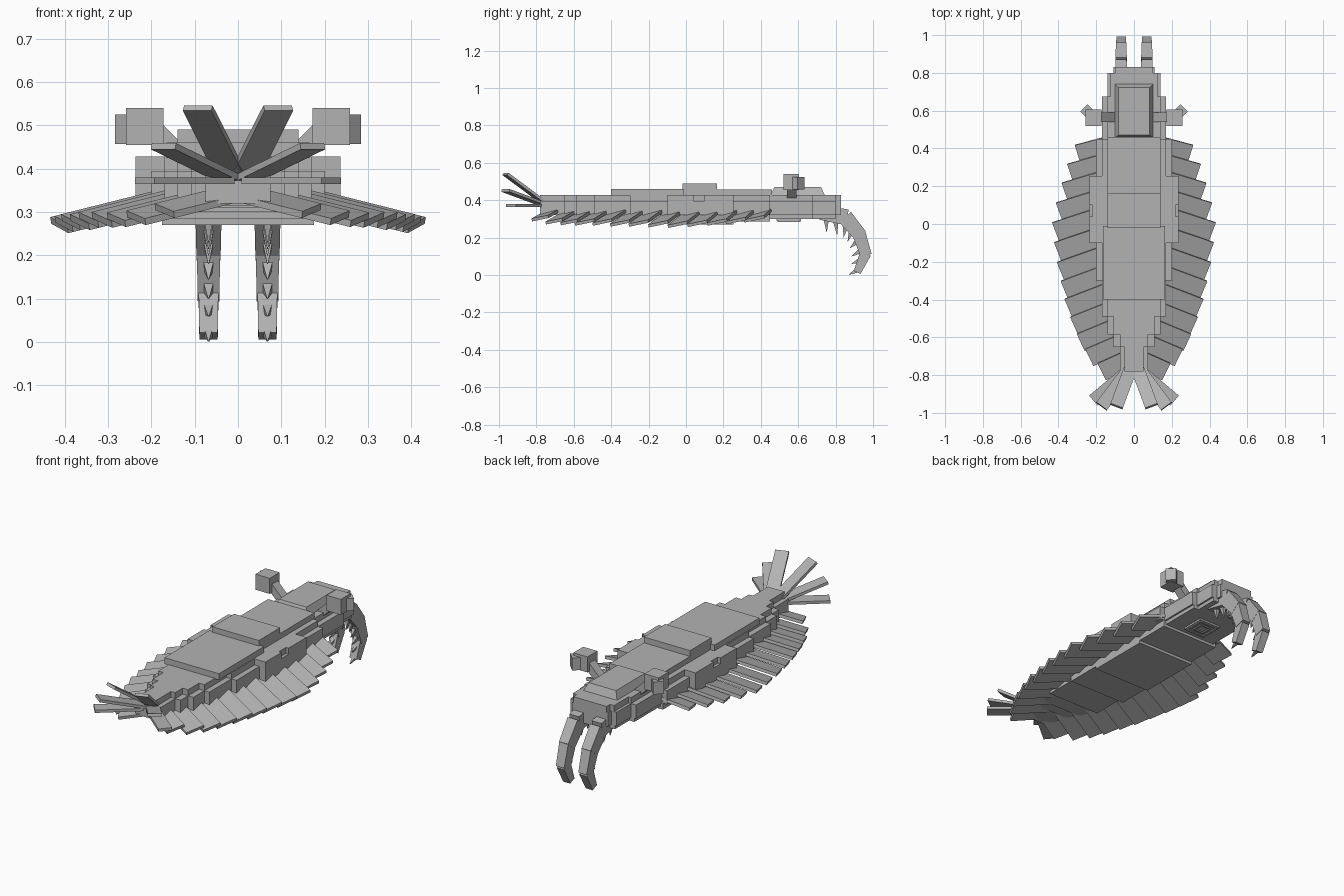
import bpy, bmesh, math
from mathutils import Vector

if "Cube" in bpy.data.objects:
    bpy.data.objects.remove(bpy.data.objects["Cube"])

grey = bpy.data.materials.new("shell grey")
grey.diffuse_color = (0.45, 0.45, 0.45, 1)
grey.use_nodes = True
grey.node_tree.nodes["Principled BSDF"].inputs["Base Color"].default_value = grey.diffuse_color


class Part:
    """Collects flat-faced solids into one named object."""

    def __init__(self, name):
        self.name, self.bm = name, bmesh.new()

    def hexa(self, lower, upper):
        v = [self.bm.verts.new(p) for p in list(lower) + list(upper)]
        for f in ((3, 2, 1, 0), (4, 5, 6, 7), (0, 1, 5, 4),
                  (1, 2, 6, 5), (2, 3, 7, 6), (3, 0, 4, 7)):
            self.bm.faces.new([v[i] for i in f])

    def box(self, hx, y0, y1, z0, z1, inset=0.0, cx=0.0):
        def ring(z, i):
            return [(cx - hx + i, y0 + i, z), (cx + hx - i, y0 + i, z),
                    (cx + hx - i, y1 - i, z), (cx - hx + i, y1 - i, z)]
        self.hexa(ring(z0, 0), ring(z1, inset))

    def beam(self, p, q, side, w0, t0, w1=None, t1=None):
        """Bar from p to q; side gives the width direction."""
        p, q = Vector(p), Vector(q)
        d = (q - p).normalized()
        s = Vector(side)
        s = (s - d * s.dot(d)).normalized()
        n = d.cross(s)
        w1, t1 = (w0 if w1 is None else w1), (t0 if t1 is None else t1)

        def ring(c, w, t):
            return [c + s * (a * w / 2) + n * (b * t / 2)
                    for a, b in ((-1, -1), (1, -1), (1, 1), (-1, 1))]
        self.hexa(ring(p, w0, t0), ring(q, w1, t1))

    def done(self):
        bmesh.ops.recalc_face_normals(self.bm, faces=self.bm.faces)
        me = bpy.data.meshes.new(self.name)
        self.bm.to_mesh(me)
        self.bm.free()
        me.materials.append(grey)
        ob = bpy.data.objects.new(self.name, me)
        bpy.context.collection.objects.link(ob)


# Stepped body: y from, y to, lower half width, upper half width, belly z
steps = [(-0.78, -0.65, 0.075, 0.05, 0.32), (-0.65, -0.585, 0.108, 0.075, 0.315),
         (-0.585, -0.49, 0.14, 0.108, 0.31), (-0.49, -0.30, 0.17, 0.14, 0.30),
         (-0.30, -0.10, 0.20, 0.17, 0.285), (-0.10, 0.255, 0.236, 0.22, 0.27),
         (0.255, 0.45, 0.20, 0.17, 0.285), (0.45, 0.675, 0.17, 0.14, 0.30),
         (0.675, 0.80, 0.14, 0.125, 0.30), (0.80, 0.83, 0.108, 0.10, 0.30)]
lower, upper, belly = Part("body_sides"), Part("body_deck"), Part("belly")
for y0, y1, a, b, z in steps:
    lower.box(a, y0, y1, 0.32, 0.395)
    upper.box(b, y0, y1, 0.395, 0.428)
    belly.box(min(a - 0.01, 0.175), y0, y1, z, 0.325)
for sx in (-1, 1):  # shoulder blocks on the widest section
    upper.box(0.02, -0.10, 0.04, 0.36, 0.428, cx=sx * 0.216)
    upper.box(0.02, 0.10, 0.255, 0.36, 0.428, cx=sx * 0.216)
for part in (lower, upper, belly):
    part.done()

# Raised back slabs and head shield
back = Part("back_slabs")
back.box(0.165, -0.40, -0.01, 0.425, 0.46)
back.box(0.14, -0.01, 0.46, 0.425, 0.458)
back.box(0.14, -0.02, 0.165, 0.45, 0.49)
back.done()
shield = Part("head_shield")
shield.box(0.105, 0.45, 0.745, 0.42, 0.469, 0.022)
shield.done()

# Square ringed mouth under the head
mouth = Part("mouth")
mouth.box(0.065, 0.485, 0.615, 0.29, 0.305)
for r, t in ((0.055, 0.012), (0.03, 0.008)):
    for sx in (-1, 1):
        mouth.box(t / 2, 0.55 - r, 0.55 + r, 0.284, 0.292, cx=sx * r)
        mouth.box(r, 0.55 + sx * r - t / 2, 0.55 + sx * r + t / 2, 0.284, 0.292)
mouth.done()

# Swimming flaps: tip x and leading tip y, front to back
tips = [(0.31, 0.42), (0.35, 0.32), (0.38, 0.22), (0.41, 0.115), (0.43, 0.01),
        (0.42, -0.095), (0.405, -0.2), (0.385, -0.30), (0.365, -0.395),
        (0.335, -0.49), (0.30, -0.58), (0.255, -0.66), (0.19, -0.735)]


def half_width(y):
    return next((s[2] for s in steps if s[0] <= y <= s[1]), 0.06)


for sx, label in ((-1, "left"), (1, "right")):
    flaps = Part(label + "_flaps")
    for i, (tx, ty) in enumerate(tips):
        a = math.radians(15 + 9 * i / 12)
        w = 0.114 if i < 10 else 0.1
        cx, cy = tx - w / 2 * math.sin(a), ty - w / 2 * math.cos(a)
        rx = max(0.03, min(half_width(cy), 0.19) - 0.05)
        ry = cy + (cx - rx) * math.tan(a)
        root_z = 0.338
        tip_z = root_z - 0.25 * (cx - rx)
        flaps.beam((sx * rx, ry, root_z), (sx * cx, cy, tip_z),
                   (0, 1, 0.27), w, 0.016)
    flaps.done()

    # Tail fan blades
    fan = Part(label + "_tail_fan")
    for root, tip in (((0.02, -0.77, 0.395), (0.093, -0.965, 0.54)),
                      ((0.025, -0.77, 0.38), (0.172, -0.965, 0.452)),
                      ((0.03, -0.78, 0.372), (0.215, -0.935, 0.372))):
        dx, dy = tip[0] - root[0], tip[1] - root[1]
        fan.beam((sx * root[0], root[1], root[2]), (sx * tip[0], tip[1], tip[2]),
                 (sx * dy, -dx, 0), 0.07, 0.015)
    fan.done()

    # Stalked eye
    eye = Part(label + "_eye")
    eye.beam((sx * 0.11, 0.565, 0.41), (sx * 0.20, 0.565, 0.50), (0, 1, 0), 0.05, 0.04)
    eye.box(0.043, 0.52, 0.605, 0.455, 0.54, cx=sx * 0.215)
    eye.beam((sx * 0.245, 0.595, 0.457), (sx * 0.245, 0.595, 0.525),
             (1, 1, 0), 0.055, 0.055)
    eye.done()

    # Curled grasping arm with spines along the inner side
    arm = Part(label + "_grasping_arm")
    path = [(0.72, 0.335), (0.85, 0.31), (0.925, 0.22), (0.96, 0.115), (0.92, 0.025)]
    width = [0.064, 0.06, 0.054, 0.046, 0.036]
    depth = [0.08, 0.085, 0.072, 0.06, 0.04]
    pts = [Vector((sx * 0.068, y, z)) for y, z in path]
    for i in range(4):
        d = (pts[i + 1] - pts[i]).normalized()
        arm.beam(pts[i], pts[i + 1] + d * 0.012, (1, 0, 0),
                 width[i], depth[i], width[i] * 0.92, depth[i + 1])
    spines = [((0.75, 0.30), (0.752, 0.23)), ((0.80, 0.29), (0.808, 0.215)),
              ((0.855, 0.265), (0.842, 0.20)), ((0.885, 0.235), (0.865, 0.18)),
              ((0.915, 0.18), (0.878, 0.145)), ((0.935, 0.13), (0.885, 0.10)),
              ((0.935, 0.08), (0.885, 0.06)), ((0.925, 0.03), (0.87, 0.002))]
    for (y0, z0), (y1, z1) in spines:
        arm.beam((sx * 0.068, y0, z0), (sx * 0.068, y1, z1),
                 (1, 0, 0), 0.026, 0.03, 0.002, 0.002)
    arm.done()
